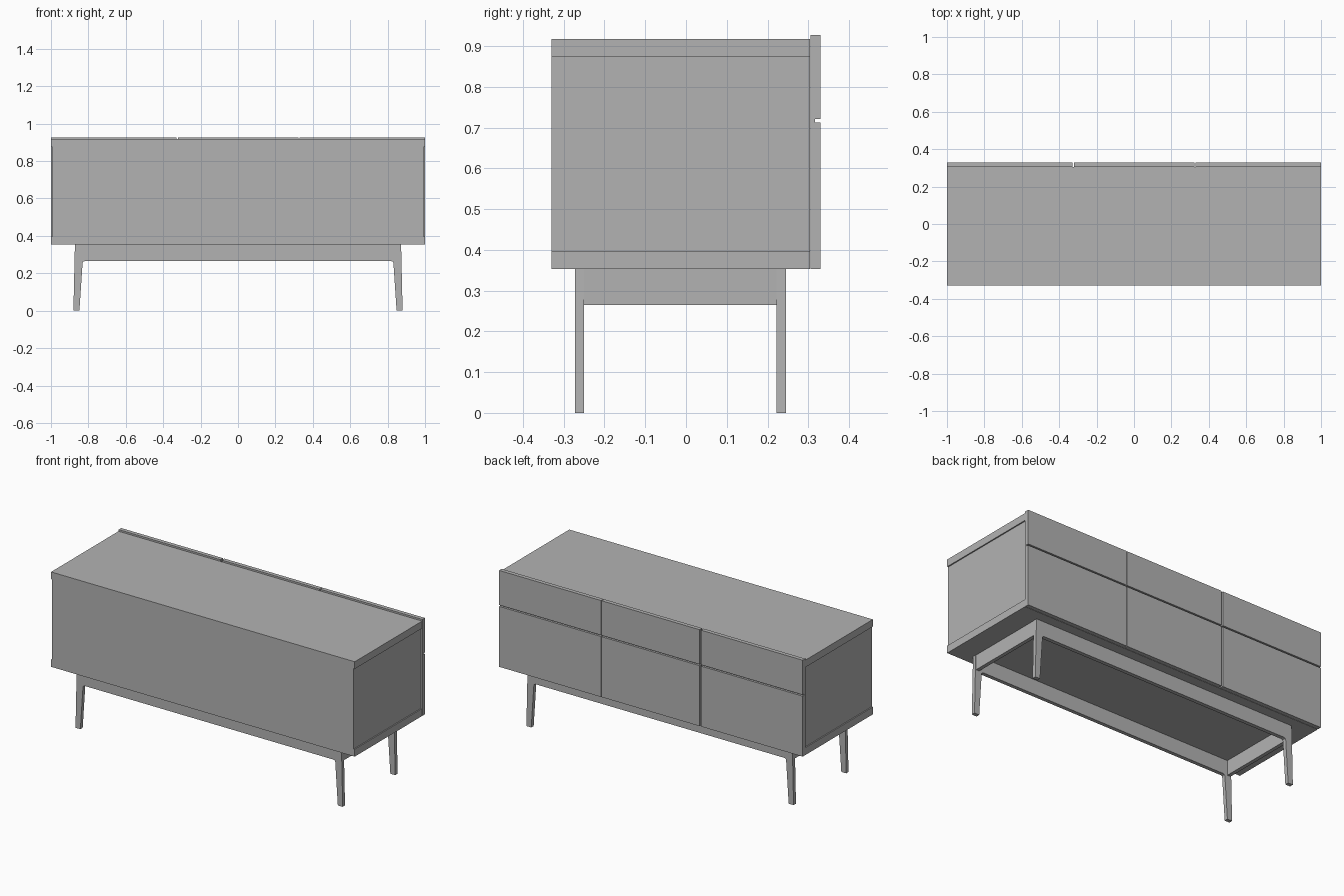
import bpy
import bmesh

cube = bpy.data.objects.get("Cube")
if cube:
    bpy.data.objects.remove(cube, do_unlink=True)

grey = bpy.data.materials.new("plain_grey")
grey.use_nodes = True
grey.diffuse_color = (0.45, 0.45, 0.45, 1)
grey.node_tree.nodes["Principled BSDF"].inputs["Base Color"].default_value = (0.45, 0.45, 0.45, 1)


def add_object(name, bm):
    bmesh.ops.recalc_face_normals(bm, faces=bm.faces)
    mesh = bpy.data.meshes.new(name)
    bm.to_mesh(mesh)
    bm.free()
    mesh.materials.append(grey)
    obj = bpy.data.objects.new(name, mesh)
    bpy.context.collection.objects.link(obj)
    return obj


def box(name, xs, ys, zs):
    bm = bmesh.new()
    bmesh.ops.create_cube(bm, size=1)
    for v in bm.verts:
        v.co = [lo + (c + 0.5) * (hi - lo) for c, (lo, hi) in zip(v.co, (xs, ys, zs))]
    return add_object(name, bm)


def extrude_profile(name, points, y0, y1):
    """Extrude an x-z outline from y0 to y1."""
    bm = bmesh.new()
    face = bm.faces.new([bm.verts.new((x, y0, z)) for x, z in points])
    out = bmesh.ops.extrude_face_region(bm, geom=[face])
    for v in out["geom"]:
        if isinstance(v, bmesh.types.BMVert):
            v.co.y = y1
    return add_object(name, bm)


# Cabinet: overhanging slabs with slightly inset sides
BASE, FLOOR, CEIL, TOP = 0.353, 0.397, 0.875, 0.918
BACK, FRONT = -0.33, 0.304
box("bottom_slab", (-1, 1), (BACK, FRONT), (BASE, FLOOR))
box("top_slab", (-1, 1), (BACK, FRONT), (CEIL, TOP))
for side, s in (("left", 1), ("right", -1)):
    box(side + "_side_panel", sorted((s * 0.968, s * 0.993)), (BACK, FRONT), (FLOOR, CEIL))
box("rear_panel", (-0.968, 0.968), (BACK, BACK + 0.02), (FLOOR, CEIL))

# Doors and drawer fronts, separated by narrow gaps
columns = {"right": (-1, -0.33), "middle": (-0.321, 0.324), "left": (0.328, 1)}
for column, xs in columns.items():
    box(column + "_door", xs, (0.306, 0.33), (BASE, 0.713))
    box(column + "_drawer_front", xs, (0.306, 0.33), (0.721, 0.927))
    box(column + "_finger_groove", xs, (0.306, 0.317), (0.713, 0.721))

# Base: each long frame is one rail with two tapered legs
half = [(0.872, BASE), (0.88, 0), (0.848, 0), (0.831, 0.255), (0.828, 0.262), (0.82, 0.265)]
outline = half + [(-x, z) for x, z in reversed(half)]
extrude_profile("rear_leg_frame", outline, -0.272, -0.25)
extrude_profile("front_leg_frame", outline, 0.222, 0.245)
for side, s in (("left", 1), ("right", -1)):
    box(side + "_cross_rail", sorted((s * 0.848, s * 0.87)), (-0.25, 0.222), (0.265, BASE))
